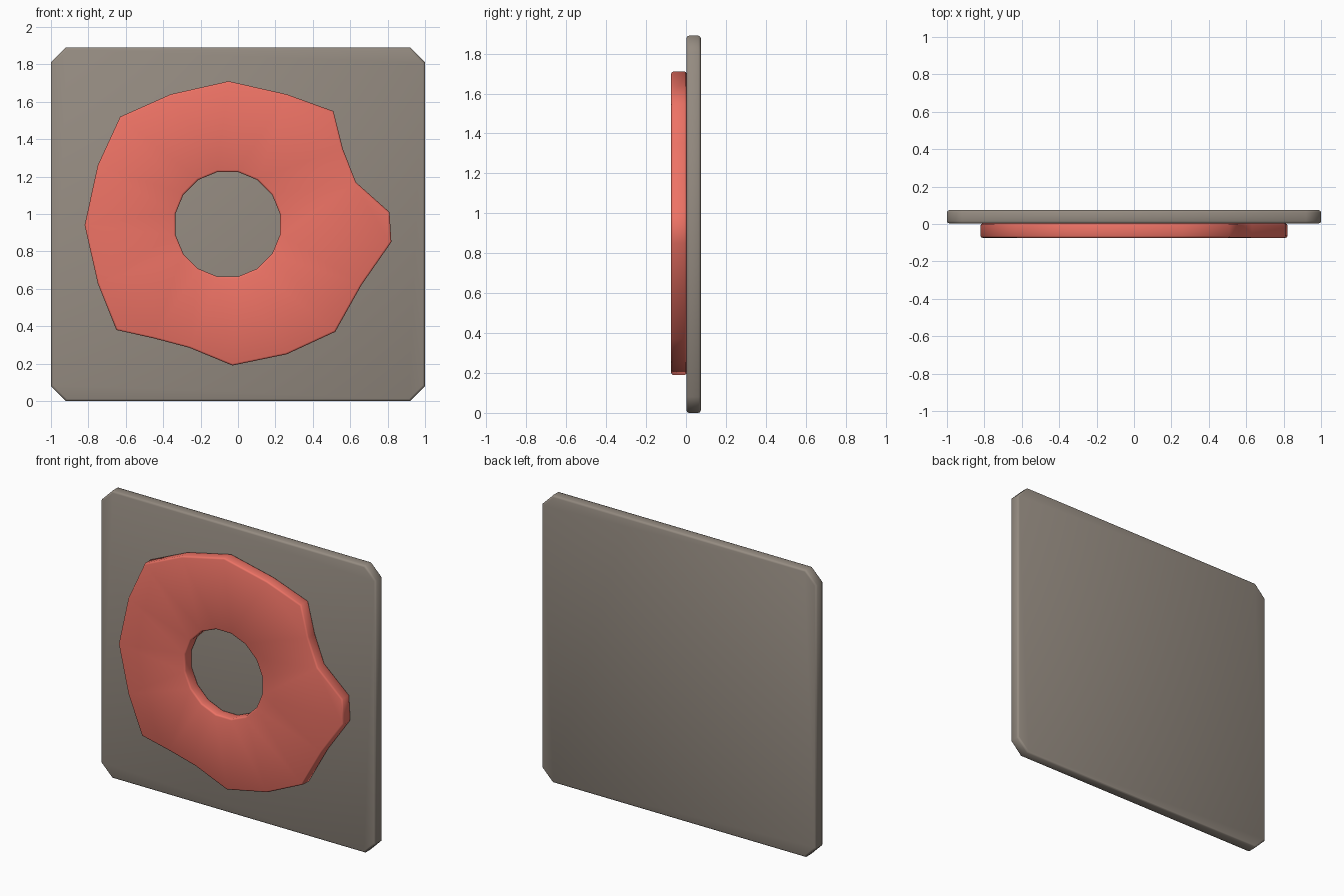
import bpy
import bmesh
from math import sin, cos, pi

cube = bpy.data.objects.get("Cube")
if cube:
    bpy.data.objects.remove(cube, do_unlink=True)

HEIGHT = 1.89
BACK, JOIN, FRONT = 0.074, 0.003, -0.074


def material(name, color):
    mat = bpy.data.materials.new(name)
    mat.use_nodes = True
    mat.diffuse_color = color
    node = mat.node_tree.nodes["Principled BSDF"]
    node.inputs["Base Color"].default_value = color
    node.inputs["Roughness"].default_value = 0.6
    return mat


def slab(name, loops, y_front, y_back, bevel, mat):
    """Fill flat (x, z) outlines, give them depth and soften the rims."""
    bm = bmesh.new()
    edges = []
    for loop in loops:
        verts = [bm.verts.new((x, y_front, z)) for x, z in loop]
        edges += [bm.edges.new((a, b)) for a, b in zip(verts, verts[1:] + verts[:1])]
    if len(loops) == 1:
        bm.faces.new(verts)
    else:
        bmesh.ops.triangle_fill(bm, edges=edges, use_beauty=True)
    sheet = bm.faces[:]
    grown = bmesh.ops.extrude_face_region(bm, geom=sheet, use_keep_orig=True)
    moved = [g for g in grown["geom"] if isinstance(g, bmesh.types.BMVert)]
    bmesh.ops.translate(bm, verts=moved, vec=(0, y_back - y_front, 0))
    bmesh.ops.recalc_face_normals(bm, faces=bm.faces[:])

    # Round only the front and back rims
    rims = [e for e in bm.edges if len(e.link_faces) == 2
            and abs(e.verts[0].co.y - e.verts[1].co.y) < 1e-5
            and e.calc_face_angle(0) > 1]
    bmesh.ops.bevel(bm, geom=rims, offset=bevel, segments=2, profile=0.5,
                    affect='EDGES', clamp_overlap=True)
    mesh = bpy.data.meshes.new(name)
    bm.to_mesh(mesh)
    bm.free()
    mesh.materials.append(mat)
    mesh.shade_smooth()
    obj = bpy.data.objects.new(name, mesh)
    bpy.context.collection.objects.link(obj)
    return obj


taupe = material("taupe", (0.30, 0.26, 0.22, 1))
coral = material("coral", (0.85, 0.17, 0.13, 1))

# Backing plate with clipped corners
c = 0.08
plate_outline = [(-1 + c, 0), (1 - c, 0), (1, c), (1, HEIGHT - c),
                 (1 - c, HEIGHT), (c - 1, HEIGHT), (-1, HEIGHT - c), (-1, c)]
slab("backing_plate", [plate_outline], JOIN, BACK, 0.012, taupe)

# Irregular raised ring with a round opening
ring_outline = [
    (-0.05, 1.71), (0.26, 1.64), (0.51, 1.55), (0.56, 1.35), (0.63, 1.17),
    (0.81, 1.01), (0.82, 0.85), (0.66, 0.62), (0.52, 0.37), (0.26, 0.25),
    (-0.03, 0.19), (-0.26, 0.285), (-0.45, 0.335), (-0.65, 0.38),
    (-0.75, 0.63), (-0.82, 0.94), (-0.75, 1.26), (-0.63, 1.52), (-0.36, 1.64)]
sides = 16
opening = [(-0.055 + 0.285 * cos((i + 0.5) * 2 * pi / sides),
            0.945 + 0.285 * sin((i + 0.5) * 2 * pi / sides)) for i in range(sides)]
slab("raised_ring", [ring_outline, opening], FRONT, JOIN, 0.01, coral)
